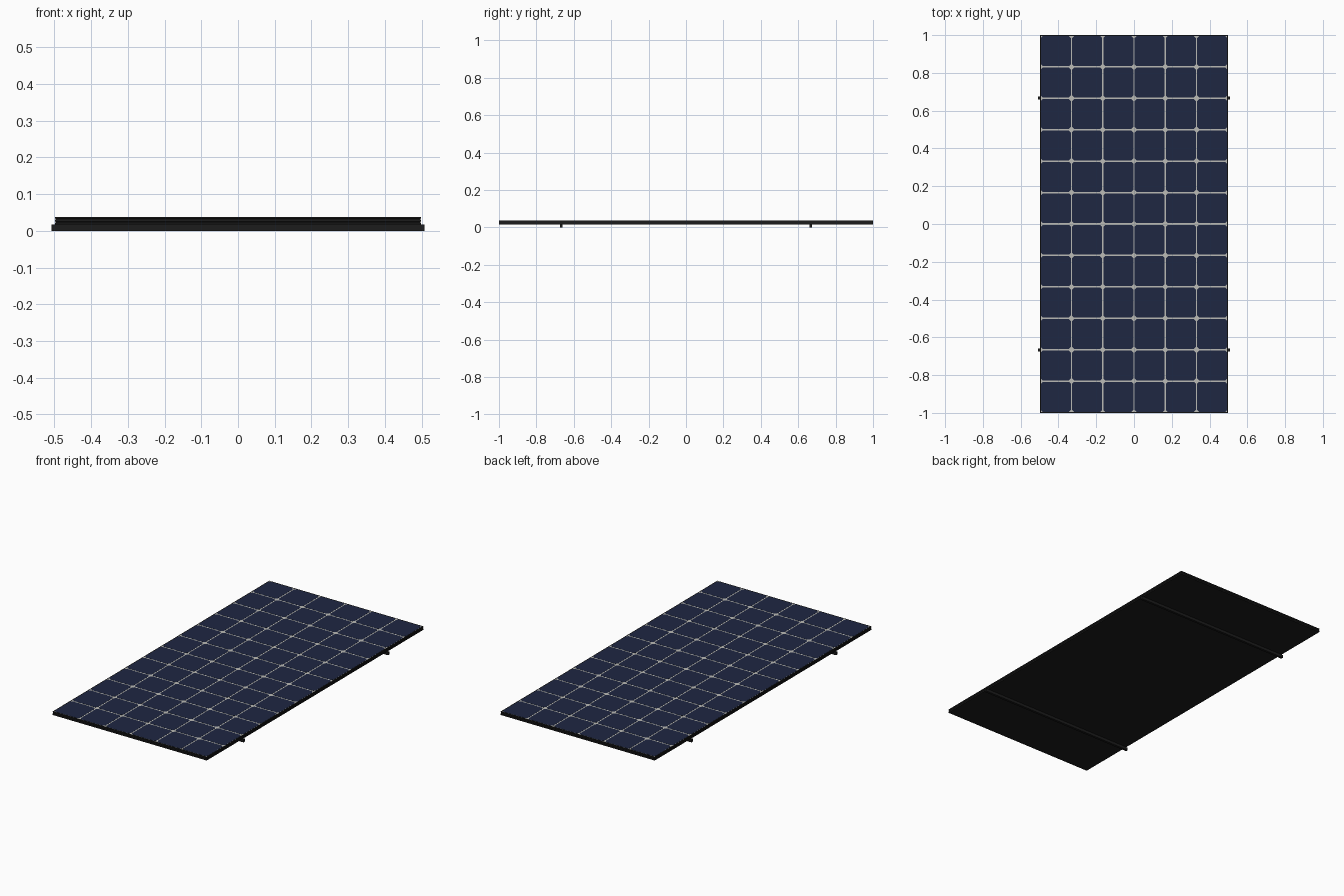
import bpy, bmesh

if "Cube" in bpy.data.objects:
    bpy.data.objects.remove(bpy.data.objects["Cube"])

HX, HY = 0.498, 1.0        # panel half sizes
COLS, ROWS = 6, 12


def material(name, rgb):
    m = bpy.data.materials.new(name)
    m.diffuse_color = (*rgb, 1)
    m.use_nodes = True
    m.node_tree.nodes["Principled BSDF"].inputs["Base Color"].default_value = m.diffuse_color
    return m


BLACK = material("black", (0.012, 0.012, 0.012))
NAVY = material("navy", (0.013, 0.02, 0.055))
PALE = material("pale", (0.5, 0.5, 0.47))


def finish(name, bm, mat):
    bmesh.ops.recalc_face_normals(bm, faces=bm.faces)
    me = bpy.data.meshes.new(name)
    bm.to_mesh(me)
    bm.free()
    me.materials.append(mat)
    ob = bpy.data.objects.new(name, me)
    bpy.context.collection.objects.link(ob)
    return ob


def box(name, lo, hi, mat):
    bm = bmesh.new()
    bmesh.ops.create_cube(bm, size=1)
    for v in bm.verts:
        v.co = [(a + b) / 2 + c * (b - a) for a, b, c in zip(lo, hi, v.co)]
    return finish(name, bm, mat)


# Grooved frame: (inset, z) profile swept around the rectangle
profile = [(0.005, 0.016), (0, 0.016), (0, 0.021), (0.001, 0.022), (0.001, 0.024),
           (0, 0.025), (0, 0.029), (0.001, 0.030), (0.001, 0.032), (0, 0.033),
           (0, 0.037), (0.003, 0.037), (0.005, 0.036)]
bm = bmesh.new()
rings = [[bm.verts.new((sx * (HX - d), sy * (HY - d), z))
          for sx, sy in ((-1, -1), (1, -1), (1, 1), (-1, 1))] for d, z in profile]
for i, a in enumerate(rings):
    b = rings[(i + 1) % len(rings)]
    for j in range(4):
        k = (j + 1) % 4
        bm.faces.new((a[j], a[k], b[k], b[j]))
finish("frame", bm, BLACK)

# Back sheet and the pale sheet that shows between the cells
E = 0.004
box("back_sheet", (-HX + E, -HY + E, 0.0165), (HX - E, HY - E, 0.030), BLACK)
box("pale_sheet", (-HX + E, -HY + E, 0.030), (HX - E, HY - E, 0.0362), PALE)

# Solar cells: squares with clipped corners, arrayed 6 x 12
PX, PY = 0.1655, 0.1664
h, c = 0.0792, 0.010
outline = [(h, h - c), (h - c, h), (c - h, h), (-h, h - c),
           (-h, c - h), (c - h, -h), (h - c, -h), (h, c - h)]
bm = bmesh.new()
face = bm.faces.new([bm.verts.new((x, y, 0.0355)) for x, y in outline])
ext = bmesh.ops.extrude_face_region(bm, geom=[face])
for v in ext["geom"]:
    if isinstance(v, bmesh.types.BMVert):
        v.co.z = 0.0368
cells = finish("solar_cells", bm, NAVY)
cells.location = (-PX * (COLS - 1) / 2, -PY * (ROWS - 1) / 2, 0)
for count, step in ((COLS, (PX, 0, 0)), (ROWS, (0, PY, 0))):
    arr = cells.modifiers.new("array", 'ARRAY')
    arr.count = count
    arr.use_relative_offset = False
    arr.use_constant_offset = True
    arr.constant_offset_displace = step

# Two mounting rails under the panel
for name, y in (("front_rail", -0.667), ("back_rail", 0.667)):
    box(name, (-0.508, y - 0.007, 0), (0.508, y + 0.007, 0.0165), BLACK)
